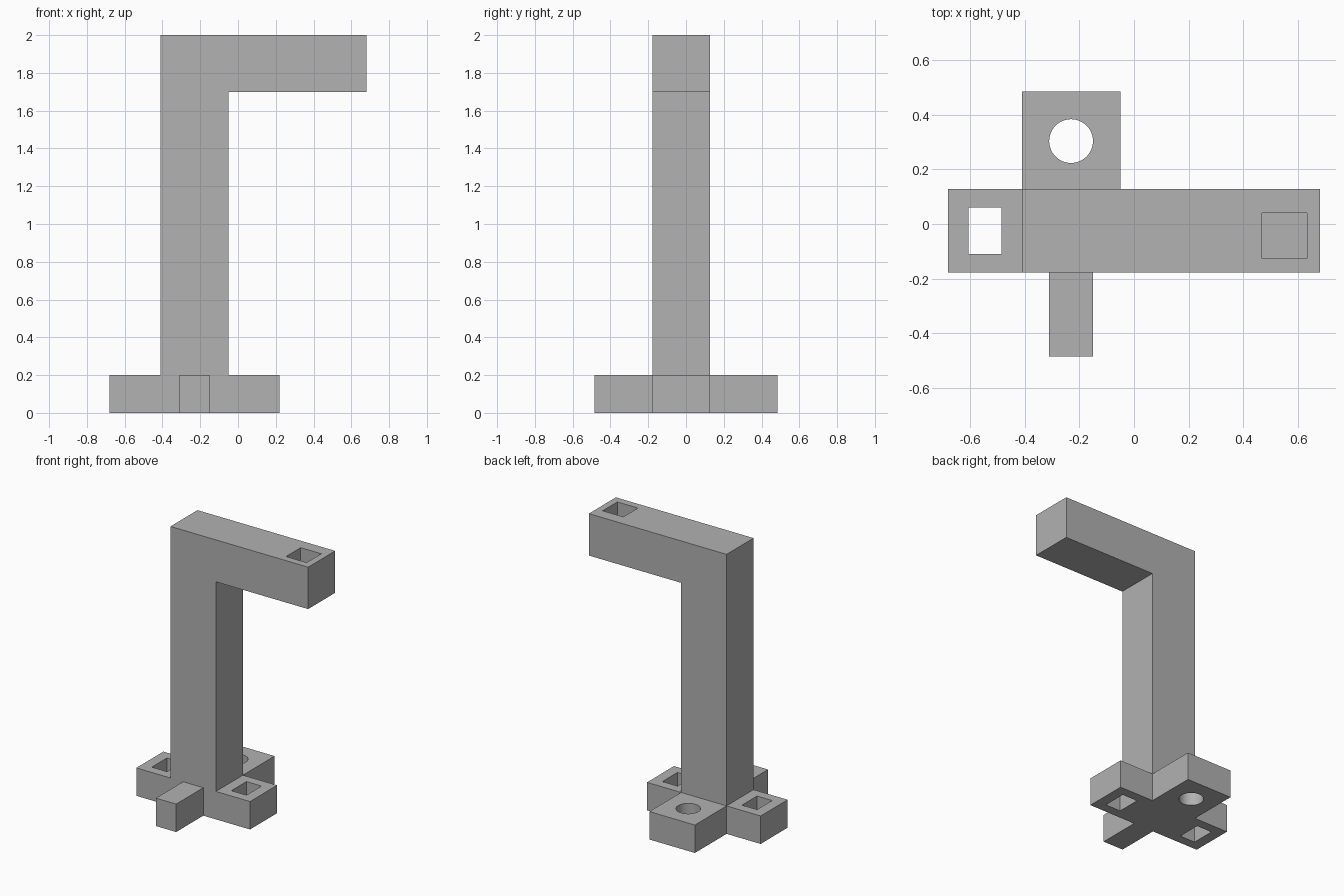
import bpy, bmesh, math
from mathutils import Vector

cube = bpy.data.objects.get("Cube")
if cube:
    bpy.data.objects.remove(cube, do_unlink=True)

# Single plain grey
grey = bpy.data.materials.new("plain grey")
grey.use_nodes = True
grey.diffuse_color = (0.445, 0.445, 0.445, 1)
grey.node_tree.nodes["Principled BSDF"].inputs["Base Color"].default_value = grey.diffuse_color

# Main dimensions
COL_X0, COL_X1 = -0.41, -0.05       # column width
Y0, Y1 = -0.178, 0.127              # column, arm and side foot depth
X_END, Y_END = 0.68, 0.485          # outer reach
FOOT_H, ARM_Z, TOP = 0.2, 1.7, 2.0
CX = (COL_X0 + COL_X1) / 2
CY = (Y0 + Y1) / 2


def extrude(name, points, direction):
    """Solid made by sweeping a flat outline along a direction."""
    bm = bmesh.new()
    face = bm.faces.new([bm.verts.new(p) for p in points])
    swept = bmesh.ops.extrude_face_region(bm, geom=[face])["geom"]
    bmesh.ops.translate(bm, vec=Vector(direction),
                        verts=[v for v in swept if isinstance(v, bmesh.types.BMVert)])
    bmesh.ops.recalc_face_normals(bm, faces=bm.faces)
    mesh = bpy.data.meshes.new(name)
    bm.to_mesh(mesh)
    bm.free()
    mesh.materials.append(grey)
    obj = bpy.data.objects.new(name, mesh)
    bpy.context.collection.objects.link(obj)
    return obj


def box(name, x0, x1, y0, y1, z0, z1):
    return extrude(name, [(x0, y0, z0), (x1, y0, z0), (x1, y1, z0), (x0, y1, z0)],
                   (0, 0, z1 - z0))


def cut(obj, cutter):
    """Subtract a hidden helper solid."""
    cutter.hide_render = True
    cutter.hide_set(True)
    cutter.display_type = 'WIRE'
    mod = obj.modifiers.new(cutter.name, 'BOOLEAN')
    mod.operation = 'DIFFERENCE'
    mod.solver = 'EXACT'
    mod.object = cutter
    bpy.context.view_layer.objects.active = obj
    bpy.ops.object.modifier_apply(modifier=mod.name)
    bpy.data.objects.remove(cutter, do_unlink=True)


# Column with overhanging arm and the two side feet, as one side profile
profile = [(-X_END, 0), (0.22, 0), (0.22, FOOT_H), (COL_X1, FOOT_H), (COL_X1, ARM_Z),
           (X_END, ARM_Z), (X_END, TOP), (COL_X0, TOP), (COL_X0, FOOT_H), (-X_END, FOOT_H)]
frame = extrude("column_arm_and_side_feet", [(x, Y0, z) for x, z in profile], (0, Y1 - Y0, 0))

# Rectangular slots through both side feet
for side, name in ((-1, "right_slot"), (1, "left_slot")):
    x = CX + side * 0.315
    cut(frame, box(name, x - 0.06, x + 0.06, CY - 0.085, CY + 0.085, -0.1, FOOT_H + 0.1))

# Blind square socket in the top of the arm
cut(frame, box("arm_socket", 0.468, 0.632, -0.126, 0.04, TOP - 0.2, TOP + 0.1))

# Back foot with a round hole
back_foot = box("back_foot", COL_X0, COL_X1, Y1, Y_END, 0, FOOT_H)
circle = [(CX + 0.08 * math.cos(a), 0.303 + 0.08 * math.sin(a), -0.1)
          for a in (math.tau * i / 48 for i in range(48))]
cut(back_foot, extrude("round_hole", circle, (0, 0, FOOT_H + 0.2)))
bpy.ops.object.select_all(action='DESELECT')
back_foot.select_set(True)
bpy.context.view_layer.objects.active = back_foot
bpy.ops.object.shade_smooth_by_angle(angle=math.radians(30))

# Narrow front foot
box("front_foot", CX - 0.08, CX + 0.08, -Y_END, Y0, 0, FOOT_H)
